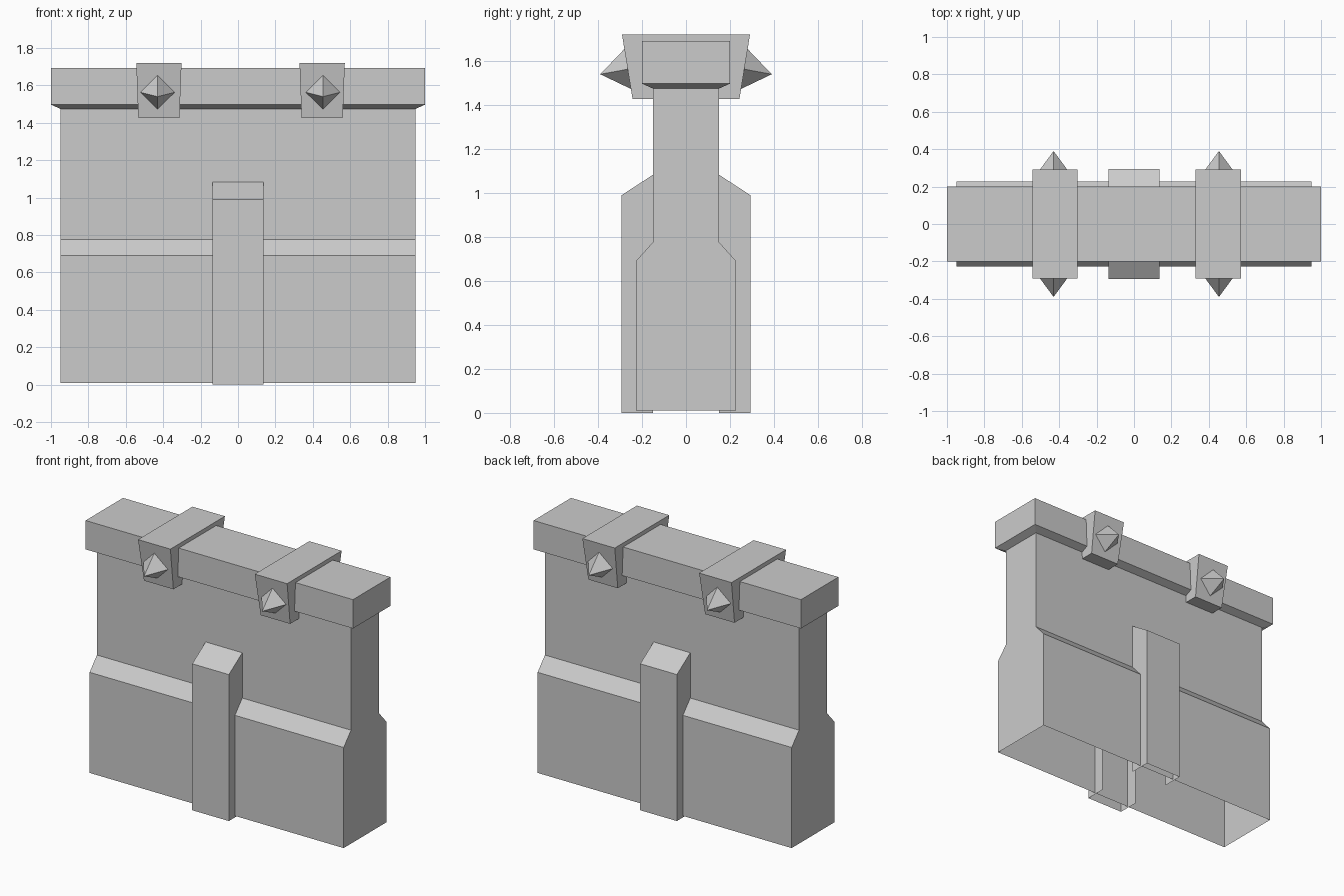
import bpy, bmesh
from mathutils import Vector

cube = bpy.data.objects.get("Cube")
if cube:
    bpy.data.objects.remove(cube, do_unlink=True)

# Single plain stone colour
stone = bpy.data.materials.new("stone grey")
stone.use_nodes = True
GREY = (0.6, 0.6, 0.6, 1)
stone.diffuse_color = GREY
stone.node_tree.nodes["Principled BSDF"].inputs["Base Color"].default_value = GREY


def finish(name, bm):
    bmesh.ops.recalc_face_normals(bm, faces=bm.faces[:])
    mesh = bpy.data.meshes.new(name)
    bm.to_mesh(mesh)
    bm.free()
    mesh.materials.append(stone)
    obj = bpy.data.objects.new(name, mesh)
    bpy.context.collection.objects.link(obj)
    return obj


def loft(name, loops, open_edges=0):
    """Join equal loops, cap both ends, leave the last open_edges sides off."""
    bm = bmesh.new()
    rings = [[bm.verts.new(p) for p in loop] for loop in loops]
    n = len(rings[0])
    for a, b in zip(rings, rings[1:]):
        for i in range(n - open_edges):
            j = (i + 1) % n
            bm.faces.new((a[i], a[j], b[j], b[i]))
    bm.faces.new(rings[0])
    bm.faces.new(rings[-1])
    return finish(name, bm)


def prism(name, profile, x0, x1, open_edges=0):
    return loft(name, [[(x, y, z) for y, z in profile] for x in (x0, x1)], open_edges)


def rect(cx, hx, hy, z):
    return [(cx - hx, -hy, z), (cx + hx, -hy, z), (cx + hx, hy, z), (cx - hx, hy, z)]


# Wall with a thicker, sloped lower half and an open underside
half = [(0.228, 0.01), (0.228, 0.69), (0.15, 0.777), (0.15, 1.48)]
prism("wall", [(-y, z) for y, z in half] + half[::-1], -0.95, 0.95, 1)

# Coping along the top, chamfered underneath
loft("coping", [rect(0, 0.95, 0.15, 1.475), rect(0, 1.0, 0.2, 1.497),
                rect(0, 1.0, 0.2, 1.692)])

# Buttresses on both sides, open below and against the wall
for side, s in (("front", -1), ("back", 1)):
    prism(side + "_buttress",
          [(s * 0.15, 1.083), (s * 0.293, 0.99), (s * 0.293, 0), (s * 0.15, 0)],
          -0.137, 0.137, 2)

# Tapered clamps over the coping, each with a spike front and back
for label, cx, sx in (("right", -0.423, -0.43), ("left", 0.45, 0.454)):
    loft(label + "_clamp", [rect(cx, 0.11, 0.243, 1.427), rect(cx, 0.121, 0.291, 1.72)])
    for side, s in (("front", -1), ("back", 1)):
        bm = bmesh.new()
        base = [bm.verts.new(p) for p in (
            (sx, s * 0.28, 1.655), (sx + 0.092, s * 0.265, 1.563),
            (sx, s * 0.25, 1.473), (sx - 0.092, s * 0.265, 1.563))]
        tip = bm.verts.new((sx, s * 0.39, 1.54))
        bm.faces.new(base)
        for i in range(4):
            bm.faces.new((base[i], base[(i + 1) % 4], tip))
        finish(f"{label}_{side}_spike", bm)
